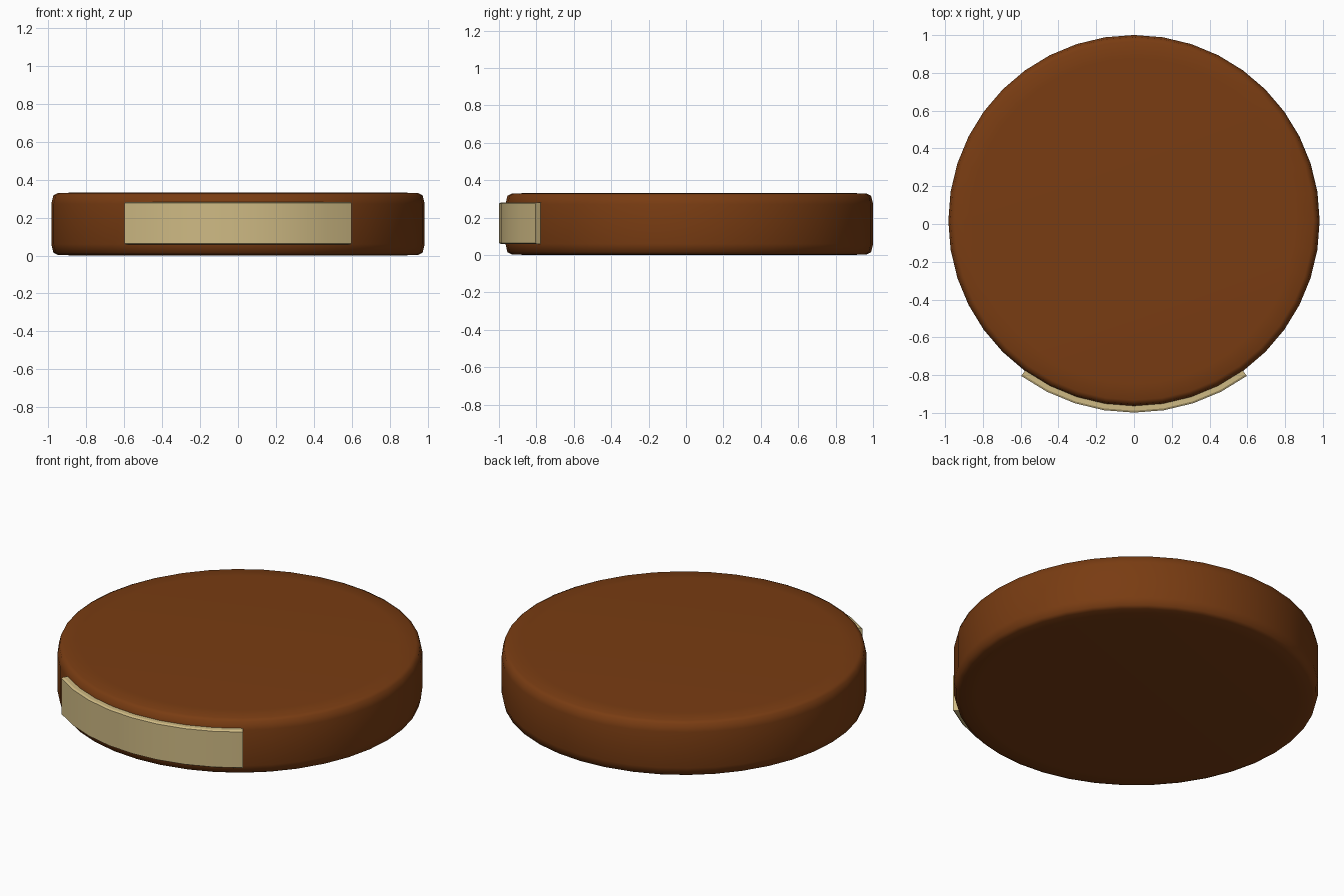
import bpy, bmesh, math

if "Cube" in bpy.data.objects:
    bpy.data.objects.remove(bpy.data.objects["Cube"])

CY = 0.0175   # disc centre, shifted back to make room for the label
SIDES = 40
STEP = 2 * math.pi / SIDES


def material(name, rgb):
    m = bpy.data.materials.new(name)
    m.diffuse_color = (*rgb, 1)
    m.use_nodes = True
    m.node_tree.nodes["Principled BSDF"].inputs["Base Color"].default_value = m.diffuse_color
    return m


def make_object(name, bm, mat, smooth_angle):
    bmesh.ops.recalc_face_normals(bm, faces=bm.faces)
    mesh = bpy.data.meshes.new(name)
    bm.to_mesh(mesh)
    bm.free()
    mesh.materials.append(mat)
    ob = bpy.data.objects.new(name, mesh)
    bpy.context.collection.objects.link(ob)
    bpy.context.view_layer.objects.active = ob
    ob.select_set(True)
    bpy.ops.object.shade_smooth_by_angle(angle=math.radians(smooth_angle))
    ob.select_set(False)
    return ob


def polar(r, a, z):
    # angle measured from the front (-y)
    return (r * math.sin(a), CY - r * math.cos(a), z)


brown = material("dark_brown", (0.19, 0.045, 0.006))
cream = material("cream", (0.62, 0.49, 0.23))

# Disc body: lathed profile with softly rounded rims
profile = [(0.86, 0.0), (0.95, 0.004), (0.972, 0.015), (0.983, 0.06),
           (0.983, 0.272), (0.972, 0.317), (0.95, 0.328), (0.86, 0.332)]
bm = bmesh.new()
rings = [[bm.verts.new(polar(r, i * STEP, z)) for i in range(SIDES)]
         for r, z in profile]
for a, b in zip(rings, rings[1:]):
    for i in range(SIDES):
        j = (i + 1) % SIDES
        bm.faces.new((a[i], a[j], b[j], b[i]))
bm.faces.new(rings[0])
bm.faces.new(rings[-1])
make_object("disc_body", bm, brown, 70)

# Curved front label: swept section with small bevels on the outer edges
section = [(0.965, 0.058), (1.006, 0.058), (1.016, 0.064),
           (1.016, 0.276), (1.006, 0.282), (0.965, 0.282)]
bm = bmesh.new()
rings = [[bm.verts.new(polar(r, i * STEP, z)) for r, z in section]
         for i in range(-4, 5)]
n = len(section)
for a, b in zip(rings, rings[1:]):
    for i in range(n):
        j = (i + 1) % n
        bm.faces.new((a[i], a[j], b[j], b[i]))
bm.faces.new(rings[0])
bm.faces.new(rings[-1])
make_object("front_label", bm, cream, 30)
